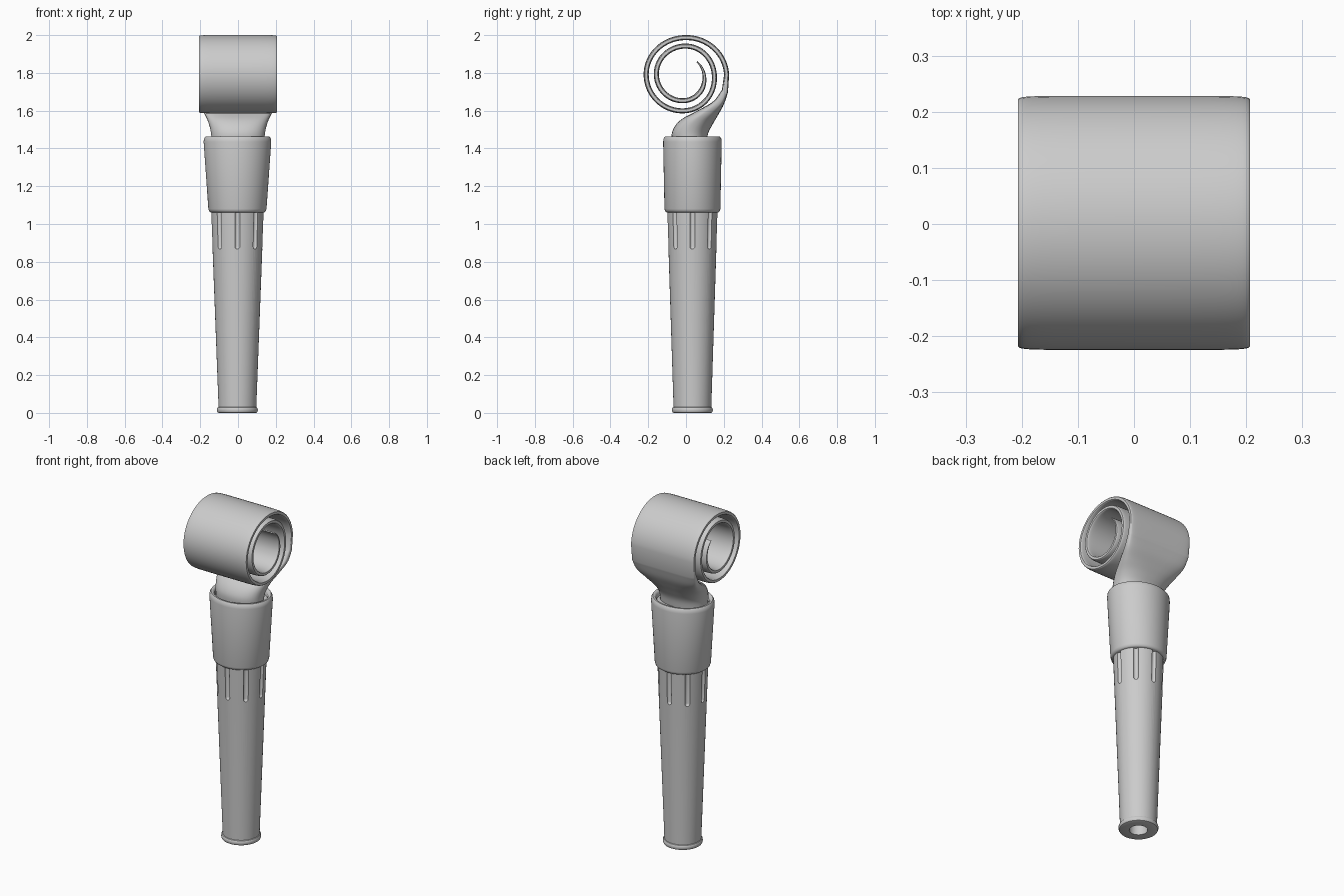
import bpy, bmesh, math
from mathutils import Vector

if "Cube" in bpy.data.objects:
    bpy.data.objects.remove(bpy.data.objects["Cube"])

grey = bpy.data.materials.new("plain grey")
grey.use_nodes = True
colour = (0.6, 0.6, 0.6, 1)
grey.diffuse_color = colour
grey.node_tree.nodes["Principled BSDF"].inputs["Base Color"].default_value = colour

CX, CY = -0.003, 0.034      # axis of the mouthpiece


def loft(name, rings, closed=False):
    """Skin a list of equal rings; cap the ends, or join last to first."""
    bm = bmesh.new()
    rows = [[bm.verts.new(p) for p in ring] for ring in rings]
    n = len(rows[0])
    pairs = list(zip(rows, rows[1:]))
    if closed:
        pairs.append((rows[-1], rows[0]))
    else:
        bm.faces.new(rows[0])
        bm.faces.new(rows[-1])
    for a, b in pairs:
        for i in range(n):
            j = (i + 1) % n
            bm.faces.new((a[i], a[j], b[j], b[i]))
    bmesh.ops.recalc_face_normals(bm, faces=bm.faces)
    mesh = bpy.data.meshes.new(name)
    bm.to_mesh(mesh)
    bm.free()
    mesh.materials.append(grey)
    ob = bpy.data.objects.new(name, mesh)
    bpy.context.collection.objects.link(ob)
    return ob


def smooth(ob, angle=35):
    bpy.ops.object.select_all(action='DESELECT')
    ob.select_set(True)
    bpy.context.view_layer.objects.active = ob
    bpy.ops.object.shade_smooth_by_angle(angle=math.radians(angle))


def lathe(name, profile, sides=64):
    """Turn a profile of (x radius, y radius, z) about the mouthpiece axis."""
    turns = [2 * math.pi * i / sides for i in range(sides)]
    return loft(name, [[(CX + rx * math.cos(a), CY + ry * math.sin(a), z)
                        for a in turns] for rx, ry, z in profile])


# Mouthpiece: bored tube with a rolled lip
lip = [(0.1 + 0.008 * math.cos(a), 0.015 + 0.015 * math.sin(a))
       for a in [math.radians(d) for d in range(-90, 91, 30)]]
mouthpiece = lathe("mouthpiece", [(0.05, 0.05, 1.0), (0.05, 0.05, 0.0)]
                   + [(r, r, z) for r, z in lip]
                   + [(0.1, 0.1, 0.034), (0.139, 0.133, 1.06), (0.143, 0.137, 1.2)])

# Round-ended grooves beneath the collar
for k in range(8):
    a = math.tau * k / 8
    rings = []
    path = [(0.867 + 0.014 * (1 - math.cos(t)), 0.014 * math.sin(t))
            for t in [math.radians(d) for d in (5, 30, 60, 90)]] + [(1.1, 0.014)]
    for z, r in path:
        reach = 0.1 + 0.037 * z + 0.001
        x, y = CX + reach * math.cos(a), CY + reach * 0.965 * math.sin(a)
        rings.append([(x + r * math.cos(b), y + r * math.sin(b), z)
                      for b in [math.tau * i / 16 for i in range(16)]])
    cutter = loft("groove_cutter_%d" % k, rings)
    cutter.hide_render = True
    cutter.hide_set(True)
    cut = mouthpiece.modifiers.new("groove", 'BOOLEAN')
    cut.operation, cut.object, cut.solver = 'DIFFERENCE', cutter, 'EXACT'

# Apply the grooves, then discard the cutters
bpy.context.view_layer.update()
cut_mesh = bpy.data.meshes.new_from_object(
    mouthpiece.evaluated_get(bpy.context.evaluated_depsgraph_get()))
mouthpiece.modifiers.clear()
mouthpiece.data = cut_mesh
for ob in [o for o in bpy.data.objects if o.name.startswith("groove_cutter")]:
    bpy.data.objects.remove(ob)
smooth(mouthpiece)

# Collar: flared sleeve with rounded rims and a shallow recess on top
profile = [(0.12, 0.115, 1.062), (0.142, 0.137, 1.062), (0.15, 0.145, 1.068),
           (0.154, 0.148, 1.08), (0.179, 0.155, 1.435), (0.177, 0.153, 1.452),
           (0.17, 0.146, 1.462), (0.16, 0.136, 1.462), (0.152, 0.128, 1.453),
           (0.15, 0.126, 1.43)]
smooth(lathe("collar", profile), 50)


# Paper strip: wide oval base flattening into a rolled-up band
def section(p, q, half_width, power, count=32):
    """Superellipse across x, spanning from p to q in the yz plane."""
    mid, arm = (p + q) / 2, (q - p) / 2
    ring = []
    for i in range(count):
        a = math.tau * (i + 0.5) / count
        c, s = math.cos(a), math.sin(a)
        u = math.copysign(abs(c) ** (2 / power), c) * half_width
        v = math.copysign(abs(s) ** (2 / power), s)
        ring.append((u, mid.x + arm.x * v, mid.y + arm.y * v))
    return ring


def spline(values, t):
    """Catmull-Rom through evenly spaced values."""
    i = min(int(t), len(values) - 2)
    f = t - i
    b, c = values[i], values[i + 1]
    a = values[i - 1] if i else 2 * b - c
    d = values[i + 2] if i + 2 < len(values) else 2 * c - b
    return b + 0.5 * f * (c - a + f * (2 * a - 5 * b + 4 * c - d
                                       + f * (3 * (b - c) + d - a)))


# Neck stations: inner y, z, outer y, z, half width, squareness
neck = [(-0.075, 1.42, 0.108, 1.42, 0.14, 2.2),
        (-0.073, 1.49, 0.118, 1.48, 0.144, 2.3),
        (-0.03, 1.55, 0.143, 1.53, 0.158, 2.5),
        (0.06, 1.6, 0.172, 1.58, 0.18, 3),
        (0.145, 1.65, 0.2, 1.632, 0.2, 4),
        (0.19, 1.71, 0.222, 1.695, 0.206, 6)]
columns = list(zip(*neck))
rings = []
for i in range(31):
    a, b, c, d, w, n = [spline(col, i / 6) for col in columns]
    rings.append(section(Vector((a, b)), Vector((c, d)), w, n))

# Coil: centreline radius at every quarter turn
radii = [0.215, 0.197, 0.211, 0.19, 0.15, 0.152, 0.157, 0.136, 0.096, 0.088]
centre = Vector((0.0, 1.79))
steps, turns = 150, 2.14
for i in range(steps + 1):
    t = turns * i / steps
    r = spline(radii, 4 * t)
    half = 0.0135 * min(1, 0.25 + (turns - t) * 3)
    out = Vector((math.cos(math.tau * t), math.sin(math.tau * t)))
    rings.append(section(centre + out * (r - half), centre + out * (r + half), 0.207, 7))
smooth(loft("rolled_paper_strip", rings), 40)
